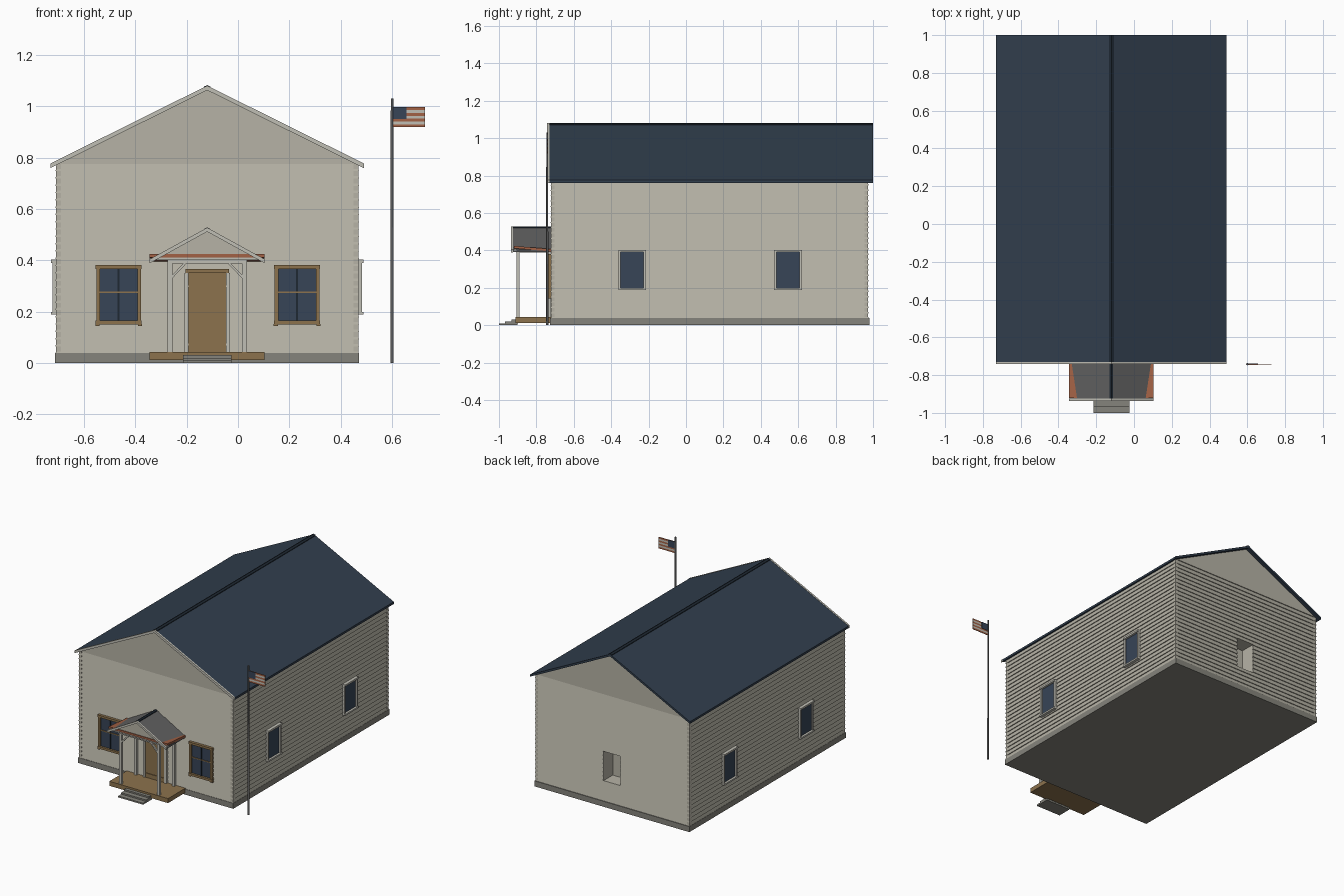
import bpy, bmesh, math
from mathutils import Vector

if "Cube" in bpy.data.objects:
    bpy.data.objects.remove(bpy.data.objects["Cube"])

CX = -0.12                       # centre line of the building
HW = 0.585                       # half width of the walls
YF, YB = -0.718, 0.97            # front and back walls
Z0, Z1 = 0.035, 0.775            # siding bottom and top


def mat(name, r, g, b):
    m = bpy.data.materials.new(name)
    m.diffuse_color = (r, g, b, 1)
    m.use_nodes = True
    m.node_tree.nodes["Principled BSDF"].inputs["Base Color"].default_value = m.diffuse_color
    return m


SIDING = mat("siding cream", .47, .45, .38)
TRIM = mat("trim off white", .53, .52, .46)
NAVY = mat("roof navy", .031, .049, .075)
DARK = mat("ridge dark", .013, .021, .032)
WOOD = mat("wood brown", .265, .17, .075)
RUST = mat("rust red", .36, .12, .06)
GREY = mat("slate grey", .12, .12, .12)
STONE = mat("foundation grey", .235, .23, .2)
GLASS = mat("window blue", .038, .058, .095)


def finish(name, bm, m):
    bmesh.ops.recalc_face_normals(bm, faces=bm.faces[:])
    me = bpy.data.meshes.new(name)
    bm.to_mesh(me)
    bm.free()
    ob = bpy.data.objects.new(name, me)
    bpy.context.collection.objects.link(ob)
    me.materials.append(m)
    return ob


def boxes(name, m, *dims):
    """One object from boxes given as x0, x1, y0, y1, z0, z1."""
    bm = bmesh.new()
    for x0, x1, y0, y1, z0, z1 in dims:
        for v in bmesh.ops.create_cube(bm, size=1)["verts"]:
            v.co = Vector(((x0 + x1) / 2 + v.co.x * (x1 - x0),
                           (y0 + y1) / 2 + v.co.y * (y1 - y0),
                           (z0 + z1) / 2 + v.co.z * (z1 - z0)))
    return finish(name, bm, m)


def prism(name, m, y0, y1, *profiles):
    """Extrude (offset from centre line, z) outlines along y."""
    bm = bmesh.new()
    for prof in profiles:
        a, b = ([bm.verts.new((CX + x, y, z)) for x, z in prof] for y in (y0, y1))
        n = len(prof)
        bm.faces.new(a)
        bm.faces.new(b)
        for i in range(n):
            bm.faces.new((a[i], a[(i + 1) % n], b[(i + 1) % n], b[i]))
    return finish(name, bm, m)


def chevron(half, eave, ridge, t):
    return [(-half, eave), (0, ridge), (half, eave),
            (half, eave - t), (0, ridge - t), (-half, eave - t)]


# Foundation
boxes("foundation", STONE, (CX - .592, CX + .592, YF - .008, .98, 0, Z0 + .003))

# Lapped siding: every board is wider at its bottom edge
bm = bmesh.new()
BOARDS = 26
rings = []
for i in range(BOARDS):
    for k, out in ((0, .006), (1, 0)):
        z = Z0 + (Z1 - Z0) * (i + k) / BOARDS
        rings.append([bm.verts.new((CX + sx * (HW + out),
                                    (YF - out) if sy < 0 else (YB + out), z))
                      for sx, sy in ((-1, -1), (1, -1), (1, 1), (-1, 1))])
for a, b in zip(rings, rings[1:]):
    for i in range(4):
        j = (i + 1) % 4
        bm.faces.new((a[i], a[j], b[j], b[i]))
bm.faces.new(rings[0])
bm.faces.new(rings[-1])
walls = finish("lapped_walls", bm, SIDING)

# Opening in the back wall
cutter = boxes("back_opening_cutter", SIDING, (-.18, -.05, YB - .1, YB + .1, .175, .38))
cutter.hide_render = True
cutter.hide_viewport = True
cut = walls.modifiers.new("back opening", "BOOLEAN")
cut.operation = "DIFFERENCE"
cut.object = cutter
cut.solver = "EXACT"

# Corner boards
boxes("corner_boards", SIDING, *[
    (CX + s * (HW - .006) - .01, CX + s * (HW - .006) + .01,
     y - .01, y + .01, Z0, Z1) for s in (-1, 1) for y in (YF + .006, YB - .006)])

# Gables and main roof
prism("gables", SIDING, YF - .006, YB + .006, [(-.59, Z1), (.59, Z1), (0, 1.066)])
prism("main_roof", NAVY, -.73, 1.0, chevron(.61, .775, 1.078, .015))
prism("front_rake", TRIM, -.742, -.73, chevron(.61, .777, 1.08, .018))
prism("ridge_cap", DARK, -.73, 1.0, chevron(.013, 1.076, 1.082, .006))

# Front windows: frame, head, sill, glazing bars
FY = YF - .006
for name, cx in (("left", -.465), ("right", .23)):
    boxes(name + "_front_glass", GLASS, (cx - .08, cx + .08, FY - .004, FY + .01, .16, .37))
    boxes(name + "_front_frame", WOOD,
          *[(cx + s * .08 - .007, cx + s * .08 + .007, FY - .014, FY + .01, .16, .37)
            for s in (-1, 1)],
          (cx - .09, cx + .09, FY - .018, FY + .01, .366, .381),
          (cx - .09, cx + .09, FY - .018, FY + .01, .15, .165),
          *[(cx + s * .083 - .008, cx + s * .083 + .008, FY - .016, FY + .01, .143, .151)
            for s in (-1, 1)],
          (cx - .075, cx + .075, FY - .009, FY, .272, .278))
    boxes(name + "_front_mullion", DARK,
          (cx - .004, cx + .004, FY - .008, FY, .165, .366))

# Side windows, two on each side
for s, side in ((1, "right"), (-1, "left")):
    def out(a, b):
        return sorted((CX + s * (.59 + a), CX + s * (.59 + b)))
    for cy, place in ((-.288, "front"), (.545, "back")):
        n = side + "_wall_" + place + "_"
        boxes(n + "glass", GLASS, (*out(-.01, .004), cy - .065, cy + .065, .195, .392))
        boxes(n + "frame", TRIM,
              *[(*out(-.01, .013), cy + t * .067 - .006, cy + t * .067 + .006, .19, .4)
                for t in (-1, 1)],
              (*out(-.01, .019), cy - .074, cy + .074, .39, .402),
              (*out(-.01, .019), cy - .074, cy + .074, .188, .199))

# Door with casing, header and panels
boxes("door", WOOD, (CX - .073, CX + .073, FY - .008, FY + .01, .04, .35),
      (CX - .085, CX + .085, FY - .018, FY + .01, .35, .365),
      (CX - .073, CX + .073, FY - .012, FY, .295, .302),
      (CX - .073, CX + .073, FY - .012, FY, .068, .075))
boxes("door_casing", TRIM, *[
    (CX + s * .081 - .008, CX + s * .081 + .008, FY - .014, FY + .01, .04, .35)
    for s in (-1, 1)])

# Porch deck and steps
boxes("porch_deck", WOOD, (CX - .224, CX + .224, -.912, YF, .012, .043))
boxes("porch_steps", STONE, *[
    (CX - .095, CX + .095, -1 + i * .033, -.9 + .001 * i, i * .01, (i + 1) * .01)
    for i in range(3)])

# Porch posts (front pair, half posts at the wall) and braces
boxes("porch_posts", TRIM, *[
    (CX + s * .145 - .009, CX + s * .145 + .009, y, y + .018, .04, .4)
    for s in (-1, 1) for y in (-.907, -.742)])
for y, place in ((-.905, "front"), (-.74, "rear")):
    prism(place + "_porch_braces", TRIM, y, y + .012, *[
        [(s * .14, .325), (s * .083, .385), (s * .083, .397), (s * .14, .339)]
        for s in (-1, 1)])

# Porch beams, gable and roof
boxes("porch_beams", TRIM,
      (CX - .155, CX + .155, -.908, -.888, .388, .405),
      *[(CX + s * .145 - .009, CX + s * .145 + .009, -.9, YF, .388, .405) for s in (-1, 1)])
prism("porch_gable", SIDING, -.915, YF, [(-.2, .4), (.2, .4), (0, .515)])
prism("porch_roof", GREY, -.925, YF, chevron(.222, .402, .524, .012))
prism("porch_rake", TRIM, -.936, -.925, chevron(.224, .404, .527, .016))
prism("porch_ridge_cap", DARK, -.925, YF, chevron(.01, .523, .528, .006))

# Tilted awning slab crossing the porch roof
awning = boxes("porch_awning", RUST, (CX - .224, CX + .224, -.92, YF, .394, .407))
for v in awning.data.vertices:
    if v.co.y < -.8:
        v.co.z += .017
boxes("awning_trim", TRIM, (CX - .224, CX + .224, -.919, -.905, .4, .408))

# Flagpole
bm = bmesh.new()
bmesh.ops.create_cone(bm, cap_ends=True, segments=12, radius1=.006, radius2=.005, depth=1.03)
bmesh.ops.translate(bm, verts=bm.verts[:], vec=(.6, -.742, .515))
finish("flagpole", bm, GREY)

# Striped flag with a plain blue corner
N, FZ, FH = 7, .918, .078
for m, name, par in ((RUST, "red_stripes", 0), (TRIM, "white_stripes", 1)):
    boxes(name, m, *[(.6, .728, -.744, -.74, FZ + FH * i / N, FZ + FH * (i + 1) / N)
                     for i in range(par, N, 2)])
boxes("flag_corner", GLASS, (.604, .656, -.746, -.738, .95, .996))
